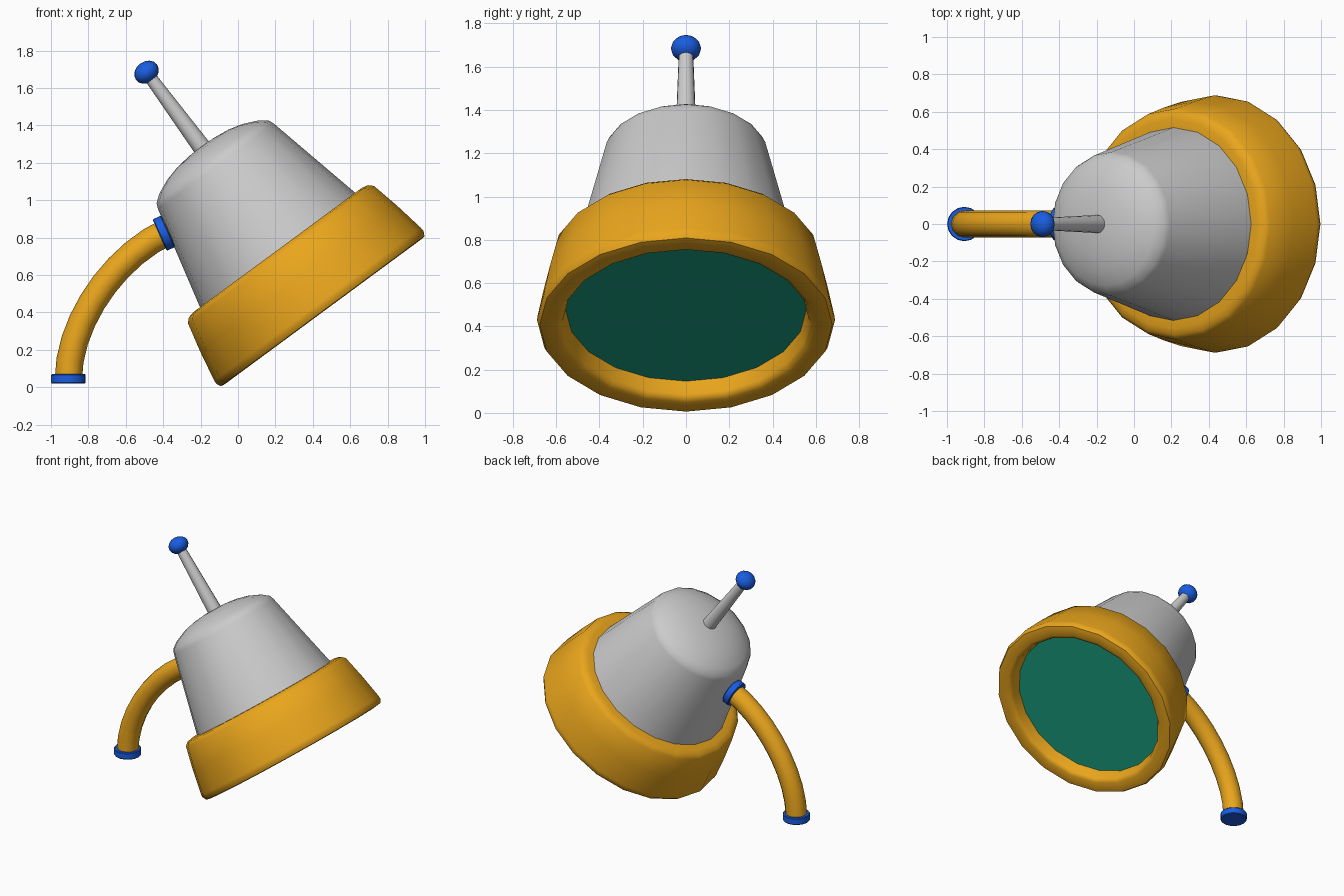
import bpy, bmesh, math
from mathutils import Matrix, Vector

if "Cube" in bpy.data.objects:
    bpy.data.objects.remove(bpy.data.objects["Cube"])


def material(name, rgb):
    m = bpy.data.materials.new(name)
    m.diffuse_color = (*rgb, 1)
    m.use_nodes = True
    m.node_tree.nodes["Principled BSDF"].inputs["Base Color"].default_value = m.diffuse_color
    return m


amber = material("amber", (0.82, 0.38, 0.012))
blue = material("blue", (0.01, 0.11, 0.75))
green = material("green", (0.01, 0.36, 0.22))


def lathe(name, profile, sides, frame, mat=None, angle=35):
    """Spin (radius, height) points round the local z axis of frame."""
    bm = bmesh.new()
    rings = []
    for r, h in profile:
        if r == 0:
            rings.append([bm.verts.new((0, 0, h))] * sides)
        else:
            rings.append([bm.verts.new((r * math.cos(2 * math.pi * i / sides),
                                        r * math.sin(2 * math.pi * i / sides), h))
                          for i in range(sides)])
    for a, b in zip(rings, rings[1:]):
        for i in range(sides):
            j = (i + 1) % sides
            bm.faces.new(list(dict.fromkeys((a[i], a[j], b[j], b[i]))))
    bmesh.ops.recalc_face_normals(bm, faces=bm.faces)
    mesh = bpy.data.meshes.new(name)
    bm.to_mesh(mesh)
    bm.free()
    ob = bpy.data.objects.new(name, mesh)
    bpy.context.collection.objects.link(ob)
    ob.matrix_world = frame
    if mat:
        mesh.materials.append(mat)
    bpy.ops.object.select_all(action='DESELECT')
    ob.select_set(True)
    bpy.context.view_layer.objects.active = ob
    bpy.ops.object.shade_smooth_by_angle(angle=math.radians(angle))
    return ob


# Tilted axis shared by the head parts, origin at the centre of the rim opening
head = Matrix.Translation((0.455, 0, 0.404)) @ Matrix.Rotation(math.radians(-36.4), 4, 'Y')

# Shade body with a shallow domed top
lathe("shade", [(0, 0.3), (0.54, 0.3), (0.518, 0.4), (0.385, 0.965), (0.373, 0.995),
                (0.33, 1.028), (0.25, 1.063), (0.17, 1.084), (0.08, 1.095), (0, 1.098)],
      20, head, angle=45)

# Thick flared rim with rounded edges, hollow underneath
lathe("rim", [(0.50, 0.41), (0.56, 0.41), (0.595, 0.402), (0.618, 0.38), (0.655, 0.22),
              (0.687, 0.05), (0.688, 0.028), (0.676, 0.004), (0.655, 0), (0.60, 0),
              (0.58, 0.008), (0.57, 0.025), (0.55, 0.13), (0.50, 0.13), (0.50, 0.41)],
      20, head, amber, 50)

# Glass disc recessed in the rim
lathe("lens", [(0, 0.09), (0.556, 0.09), (0.552, 0.115), (0, 0.115)], 20, head, green)

# Tapered stem and flattened knob on top
lathe("stem", [(0, 1.05), (0.05, 1.05), (0.033, 1.57), (0, 1.57)], 16, head)
lathe("knob", [(0.07 * math.sin(math.pi * k / 8) if 0 < k < 8 else 0,
                1.591 - 0.057 * math.cos(math.pi * k / 8)) for k in range(9)],
      16, head, blue, 60)

# Curved arm
start, end, out = Vector((-0.907, 0, 0.04)), Vector((-0.37, 0, 0.835)), Vector((0.91, 0, 0.41))
curve = bpy.data.curves.new("arm", 'CURVE')
curve.dimensions = '3D'
curve.bevel_depth = 0.073
curve.bevel_resolution = 4
curve.resolution_u = 9
spline = curve.splines.new('BEZIER')
spline.bezier_points.add(1)
for p, co, d in zip(spline.bezier_points, (start, end),
                    (Vector((0, 0, 0.31)), out * 0.32)):
    p.handle_left_type = p.handle_right_type = 'FREE'
    p.co, p.handle_left, p.handle_right = co, co - d, co + d
curve.materials.append(amber)
arm = bpy.data.objects.new("arm", curve)
bpy.context.collection.objects.link(arm)

# Collars at both ends of the arm
for name, centre, axis in (("foot_collar", Vector((-0.907, 0, 0.045)), Vector((0, 0, 1))),
                           ("shade_collar", Vector((-0.396, 0, 0.824)), out)):
    frame = Matrix.Translation(centre) @ axis.to_track_quat('Z', 'Y').to_matrix().to_4x4()
    lathe(name, [(0, -0.025), (0.088, -0.025), (0.092, -0.02), (0.092, 0.02),
                 (0.088, 0.025), (0, 0.025)], 16, frame, blue)
